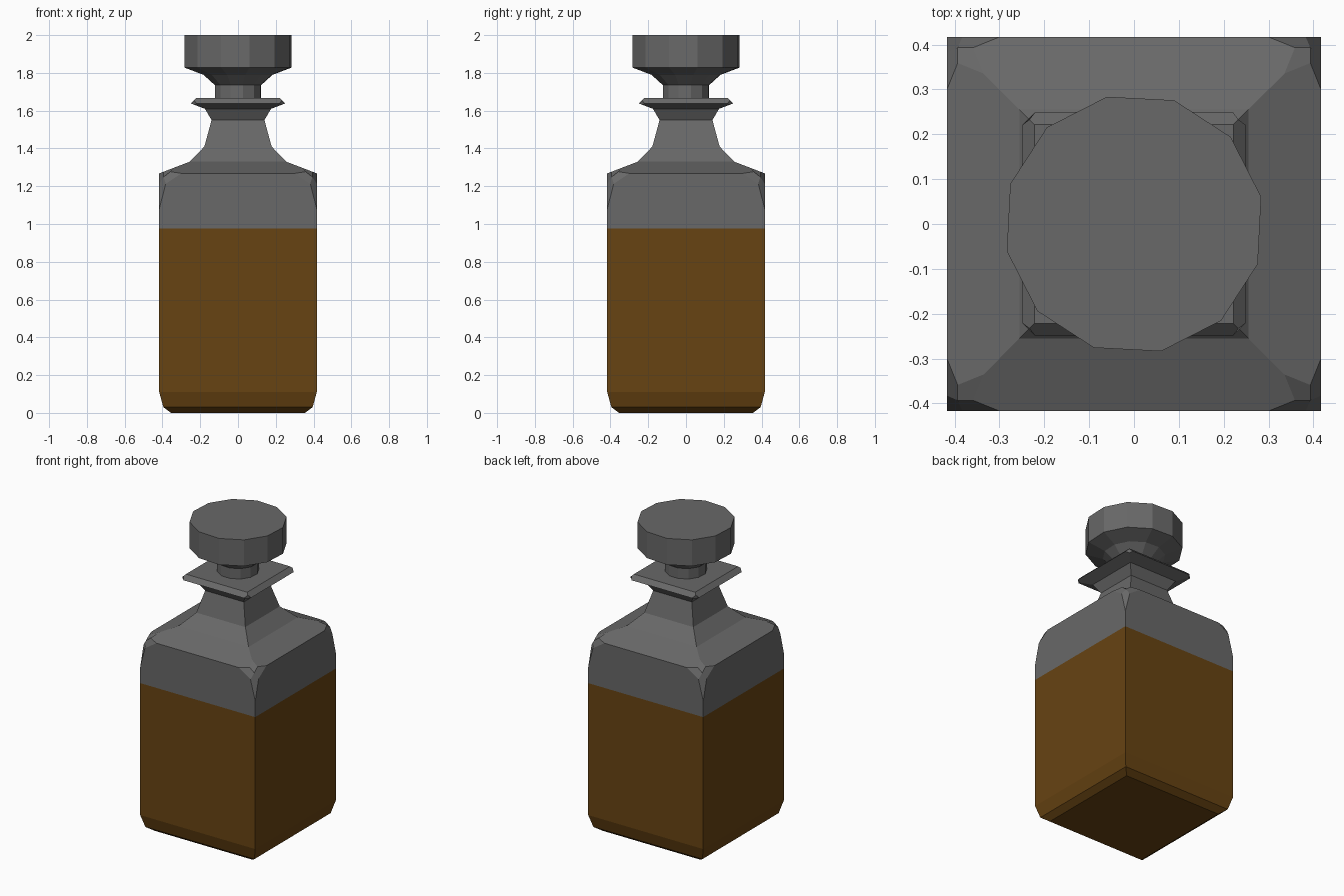
import bpy, bmesh, math

if "Cube" in bpy.data.objects:
    bpy.data.objects.remove(bpy.data.objects["Cube"])


def material(name, rgb):
    m = bpy.data.materials.new(name)
    m.diffuse_color = (*rgb, 1.0)
    m.use_nodes = True
    m.node_tree.nodes["Principled BSDF"].inputs["Base Color"].default_value = m.diffuse_color
    return m


glass = material("smoky glass", (0.14, 0.14, 0.14))
liquor = material("amber liquor", (0.136, 0.056, 0.006))

FILL = 0.975      # liquid level
SHOULDER = 1.268  # shoulder edge height
LIP = 1.638       # widest part of the lip


def lathe(bm, profile, sides, turn):
    """Skin rings of (corner radius, z) and cap both ends."""
    rings = []
    for r, z in profile:
        angles = [turn + 2 * math.pi * i / sides for i in range(sides)]
        rings.append([bm.verts.new((r * math.cos(a), r * math.sin(a), z)) for a in angles])
    for low, high in zip(rings, rings[1:]):
        for i in range(sides):
            j = (i + 1) % sides
            bm.faces.new((low[i], low[j], high[j], high[i]))
    bm.faces.new(rings[0][::-1])
    bm.faces.new(rings[-1])
    return rings


def finish(bm, name, mats):
    bmesh.ops.recalc_face_normals(bm, faces=bm.faces[:])
    mesh = bpy.data.meshes.new(name)
    bm.to_mesh(mesh)
    bm.free()
    for m in mats:
        mesh.materials.append(m)
    ob = bpy.data.objects.new(name, mesh)
    bpy.context.collection.objects.link(ob)
    return ob


def round_corners(bm, verts, offset, segments):
    bmesh.ops.bevel(bm, geom=verts, offset=offset, offset_type='OFFSET',
                    segments=segments, profile=0.5, affect='VERTICES',
                    clamp_overlap=True)


# Square bottle: (half width, z) from foot to lip
profile = [(0.355, 0), (0.395, 0.03), (0.417, 0.11), (0.417, FILL),
           (0.417, SHOULDER), (0.255, 1.33), (0.178, 1.41), (0.14, 1.55),
           (0.175, 1.61), (0.25, LIP), (0.222, 1.667)]
bm = bmesh.new()
rings = lathe(bm, [(w * math.sqrt(2), z) for w, z in profile], 4, math.pi / 4)
shoulder, lip = rings[4], rings[9]
round_corners(bm, lip, 0.03, 1)

# Shoulder corners are rounded in squashed space so the cut reaches further down
SQUASH = 0.62
for v in bm.verts:
    v.co.z *= SQUASH
shoulder = [v for v in bm.verts if abs(v.co.z - SHOULDER * SQUASH) < 1e-4]
round_corners(bm, shoulder, 0.117, 2)
for v in bm.verts:
    v.co.z /= SQUASH

# Liquid colour below the fill level
for f in bm.faces:
    f.material_index = 1 if f.calc_center_median().z < FILL else 0
finish(bm, "bottle", [glass, liquor])

# Twelve-sided stopper
bm = bmesh.new()
lathe(bm, [(0.125, 1.64), (0.125, 1.735), (0.187, 1.79), (0.29, 1.828), (0.29, 2.0)],
      12, math.radians(12))
finish(bm, "stopper", [glass])
